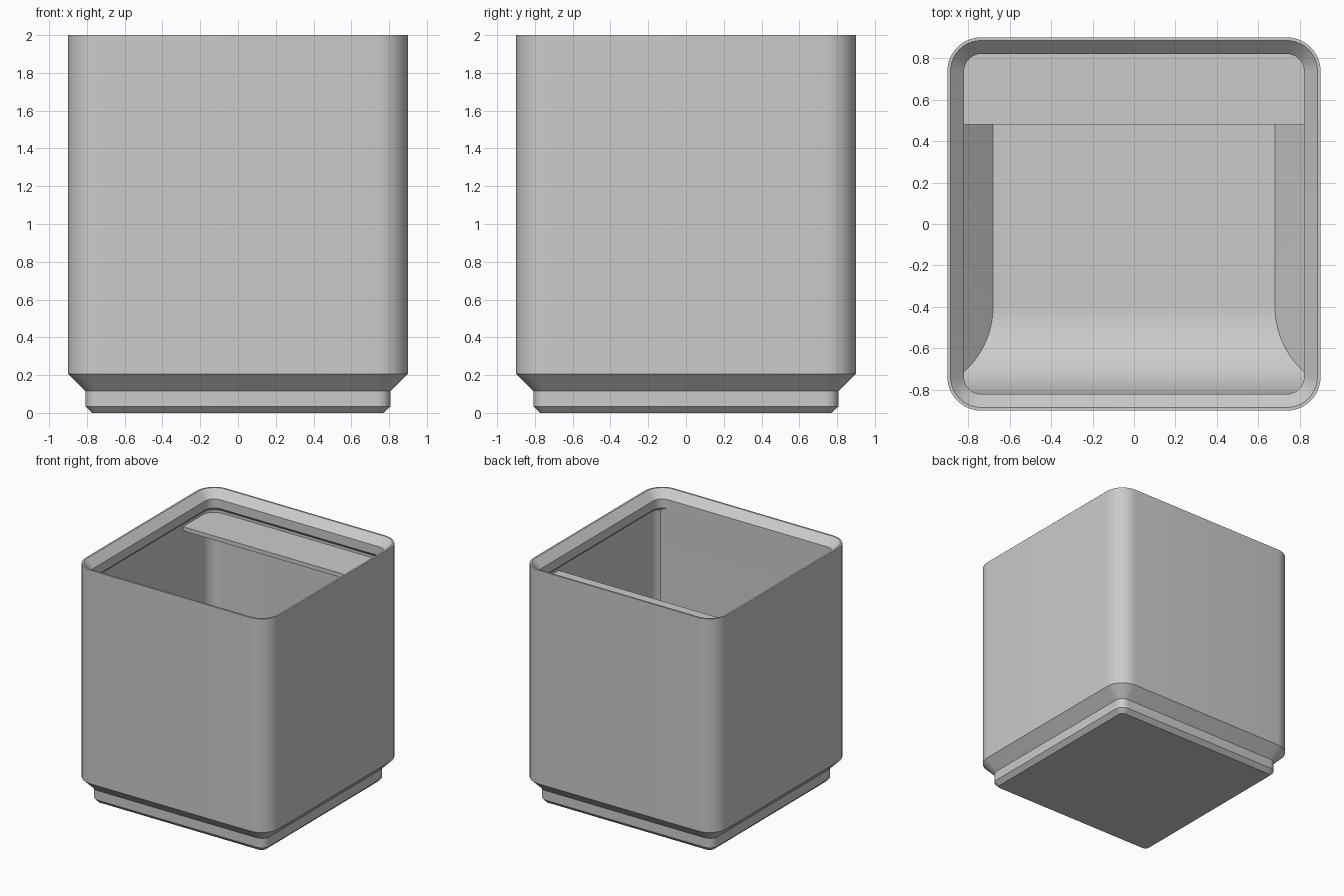
import bpy, bmesh, math

if "Cube" in bpy.data.objects:
    bpy.data.objects.remove(bpy.data.objects["Cube"])

grey = bpy.data.materials.new("light_grey")
grey.diffuse_color = (0.6, 0.6, 0.6, 1)
grey.use_nodes = True
grey.node_tree.nodes["Principled BSDF"].inputs["Base Color"].default_value = grey.diffuse_color


def finish(name, bm):
    bmesh.ops.recalc_face_normals(bm, faces=bm.faces)
    mesh = bpy.data.meshes.new(name)
    bm.to_mesh(mesh)
    bm.free()
    mesh.materials.append(grey)
    ob = bpy.data.objects.new(name, mesh)
    bpy.context.collection.objects.link(ob)
    bpy.ops.object.select_all(action='DESELECT')
    ob.select_set(True)
    bpy.context.view_layer.objects.active = ob
    bpy.ops.object.shade_smooth_by_angle(angle=math.radians(25))
    return ob


def rounded_square(half, r, seg=10):
    pts = []
    for q in range(4):
        a0 = q * math.pi / 2
        cx = (half - r) * (1 if q in (0, 3) else -1)
        cy = (half - r) * (1 if q in (0, 1) else -1)
        for i in range(seg + 1):
            a = a0 + i / seg * math.pi / 2
            pts.append((cx + r * math.cos(a), cy + r * math.sin(a)))
    return pts


def extrude_profile(name, profile, half_x):
    """Solid from a (y, z) outline, stretched across x."""
    bm = bmesh.new()
    a = [bm.verts.new((-half_x, y, z)) for y, z in profile]
    b = [bm.verts.new((half_x, y, z)) for y, z in profile]
    bm.faces.new(a)
    bm.faces.new(b[::-1])
    n = len(a)
    for i in range(n):
        bm.faces.new((a[i], a[(i + 1) % n], b[(i + 1) % n], b[i]))
    return finish(name, bm)


# Bin shell: stepped foot, outer wall, stacking lip, inner wall, chamfered floor
FLOOR = 0.28
WALL = 0.848
profile = [(0.773, 0.0), (0.808, 0.035), (0.808, 0.115), (0.9, 0.207),
           (0.9, 2.0), (0.885, 2.0), (0.82, 1.935), (0.82, 1.86),
           (WALL, 1.832), (WALL, FLOOR + 0.168), (0.68, FLOOR)]
bm = bmesh.new()
rings = []
for half, z in profile:
    r = max(0.163 - (0.9 - half), 0.005)
    rings.append([bm.verts.new((x, y, z)) for x, y in rounded_square(half, r)])
for lo, hi in zip(rings, rings[1:]):
    n = len(lo)
    for i in range(n):
        j = (i + 1) % n
        bm.faces.new((lo[i], lo[j], hi[j], hi[i]))
bm.faces.new(rings[0])
bm.faces.new(rings[-1])
finish("bin_shell", bm)

# Curved scoop along the front wall, flush with the lip
R = 0.42
scoop = [(-0.4 - R * math.sin(t), FLOOR + R - R * math.cos(t))
         for t in (i / 24 * math.pi / 2 for i in range(25))]
scoop += [(-0.82, 1.86), (-0.849, 1.86), (-0.849, FLOOR - 0.02), (-0.4, FLOOR - 0.02)]
extrude_profile("front_scoop", scoop, 0.849)

# Label shelf across the back, just under the lip
extrude_profile("label_shelf",
                [(0.48, 1.81), (0.85, 1.81), (0.85, 1.775), (0.48, 1.775)], 0.849)
